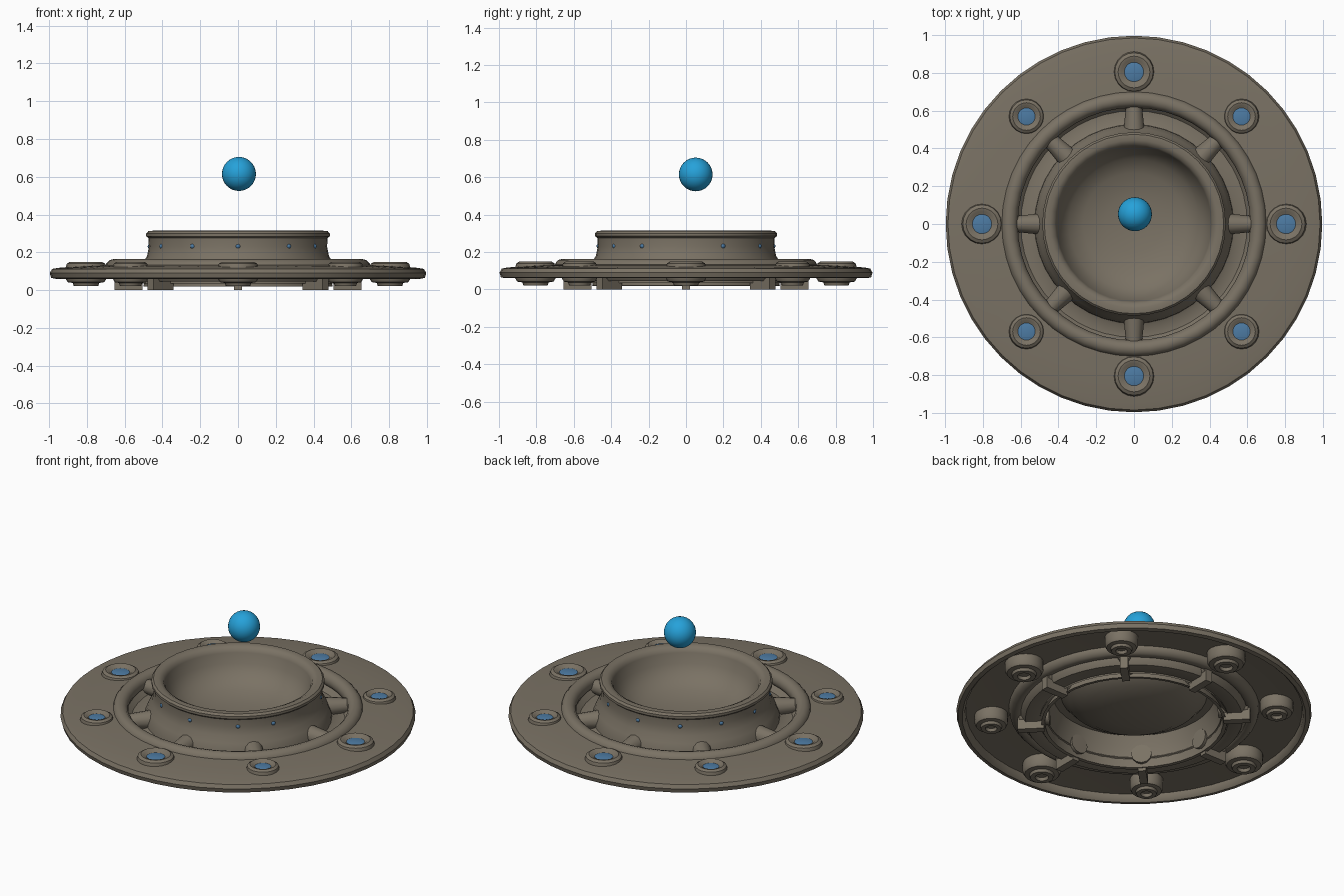
import bpy, bmesh, math
from mathutils import Vector, Matrix

if "Cube" in bpy.data.objects:
    bpy.data.objects.remove(bpy.data.objects["Cube"])


def material(name, rgb):
    m = bpy.data.materials.new(name)
    m.diffuse_color = (*rgb, 1)
    m.use_nodes = True
    m.node_tree.nodes["Principled BSDF"].inputs["Base Color"].default_value = m.diffuse_color
    return m


STONE = material("weathered_stone", (0.195, 0.168, 0.128))
BLUE = material("bright_blue", (0.019, 0.36, 0.70))
DULL = material("dull_blue", (0.075, 0.20, 0.37))


def finish(bm, name, mat, angle=40):
    bmesh.ops.remove_doubles(bm, verts=bm.verts, dist=1e-5)
    bmesh.ops.recalc_face_normals(bm, faces=bm.faces)
    me = bpy.data.meshes.new(name)
    bm.to_mesh(me)
    bm.free()
    ob = bpy.data.objects.new(name, me)
    bpy.context.collection.objects.link(ob)
    me.materials.append(mat)
    bpy.ops.object.select_all(action='DESELECT')
    ob.select_set(True)
    bpy.context.view_layer.objects.active = ob
    bpy.ops.object.shade_smooth_by_angle(angle=math.radians(angle))
    return ob


def lathe(name, profile, mat, sides=64, closed=True, loc=(0, 0, 0), angle=40):
    """Spin an (r, z) profile round the z axis."""
    bm = bmesh.new()
    vs = [bm.verts.new((r, 0, z)) for r, z in profile]
    n = len(vs)
    es = [bm.edges.new((vs[i], vs[(i + 1) % n])) for i in range(n if closed else n - 1)]
    bmesh.ops.spin(bm, geom=vs + es, cent=(0, 0, 0), axis=(0, 0, 1),
                   angle=math.tau, steps=sides, use_duplicate=False)
    bmesh.ops.remove_doubles(bm, verts=bm.verts, dist=1e-5)
    ob = finish(bm, name, mat, angle)
    ob.location = loc
    return ob


def circle(r, z, rad, h, n=12):
    return [(r + rad * math.cos(math.tau * i / n), z + h * math.sin(math.tau * i / n))
            for i in range(n)]


# thin sloping plate with a turned-down rim
lathe("saucer_plate", [(0.64, 0.135), (0.80, 0.128), (0.95, 0.118), (0.985, 0.112),
                       (0.997, 0.09), (0.99, 0.065), (0.965, 0.06), (0.95, 0.075),
                       (0.945, 0.103), (0.80, 0.113), (0.64, 0.118)], STONE, 48)

# raised ring and the trough between ring and bowl
lathe("raised_ring", circle(0.66, 0.118, 0.044, 0.046), STONE, 48)
lathe("trough", [(0.50, 0.09), (0.54, 0.06), (0.60, 0.06), (0.64, 0.10),
                 (0.64, 0.085), (0.61, 0.045), (0.53, 0.045), (0.49, 0.075)], STONE, 48)

# bowl with flared outer wall, rolled lip and dished floor, hollow underneath
lathe("bowl", [(0.53, 0.035), (0.525, 0.09), (0.505, 0.14), (0.482, 0.18), (0.472, 0.23),
               (0.474, 0.275), (0.486, 0.285), (0.486, 0.30), (0.475, 0.312), (0.445, 0.315),
               (0.42, 0.302), (0.41, 0.28), (0.395, 0.22), (0.345, 0.155), (0.27, 0.115),
               (0.15, 0.09), (0, 0.082),
               (0, 0.067), (0.15, 0.075), (0.28, 0.10), (0.36, 0.145), (0.41, 0.20),
               (0.455, 0.20), (0.48, 0.14), (0.495, 0.08), (0.50, 0.02), (0.52, 0.018)],
      STONE, 40, closed=False)

# eight spokes, each a tapered strut above a lower fin
for i in range(8):
    a = math.radians(45 * i)
    bm = bmesh.new()
    spin = Matrix.Rotation(a, 4, 'Z')
    bmesh.ops.create_cone(bm, cap_ends=True, segments=12, radius1=0.058, radius2=0.04,
                          depth=0.17, matrix=spin @ Matrix.Translation((0.56, 0, 0.095))
                          @ Matrix.Rotation(math.pi / 2, 4, 'Y'))
    bmesh.ops.create_cube(bm, size=1, matrix=spin @ Matrix.Translation((0.58, 0, 0.04))
                          @ Matrix.Diagonal((0.15, 0.045, 0.08, 1)))
    finish(bm, "spoke", STONE)

# eight lamps with a rolled collar, foot and blue centre
for i in range(8):
    a = math.radians(45 * i)
    s = 1.08 if i % 2 == 0 else 0.94
    at = (0.805 * math.cos(a), 0.805 * math.sin(a), 0)
    prof = [(0, 0.128), (0.045, 0.132), (0.062, 0.146), (0.078, 0.15), (0.094, 0.14),
            (0.10, 0.12), (0.10, 0.06), (0.09, 0.042), (0.065, 0.038), (0.06, 0.022),
            (0.035, 0.022), (0.03, 0.04), (0, 0.04)]
    lathe("lamp_collar", [(r * s, z) for r, z in prof], STONE, 20, closed=False, loc=at)
    lathe("lamp_glow", [(0, 0.139), (0.035, 0.138), (0.052, 0.134), (0.052, 0.130), (0, 0.130)],
          DULL, 14, closed=False, loc=at)

# tiny blue studs round the bowl wall
for deg in (-90, -121, -55, -30, 25, 57, 90, 121, 150, 180, 210):
    bm = bmesh.new()
    a = math.radians(deg)
    bmesh.ops.create_icosphere(bm, subdivisions=2, radius=0.014,
                               matrix=Matrix.Translation((0.465 * math.cos(a),
                                                          0.465 * math.sin(a), 0.232)))
    finish(bm, "wall_stud", DULL)

# floating ball
bm = bmesh.new()
bmesh.ops.create_uvsphere(bm, u_segments=32, v_segments=16, radius=0.09,
                          matrix=Matrix.Translation((0.005, 0.052, 0.615)))
finish(bm, "floating_ball", BLUE)
